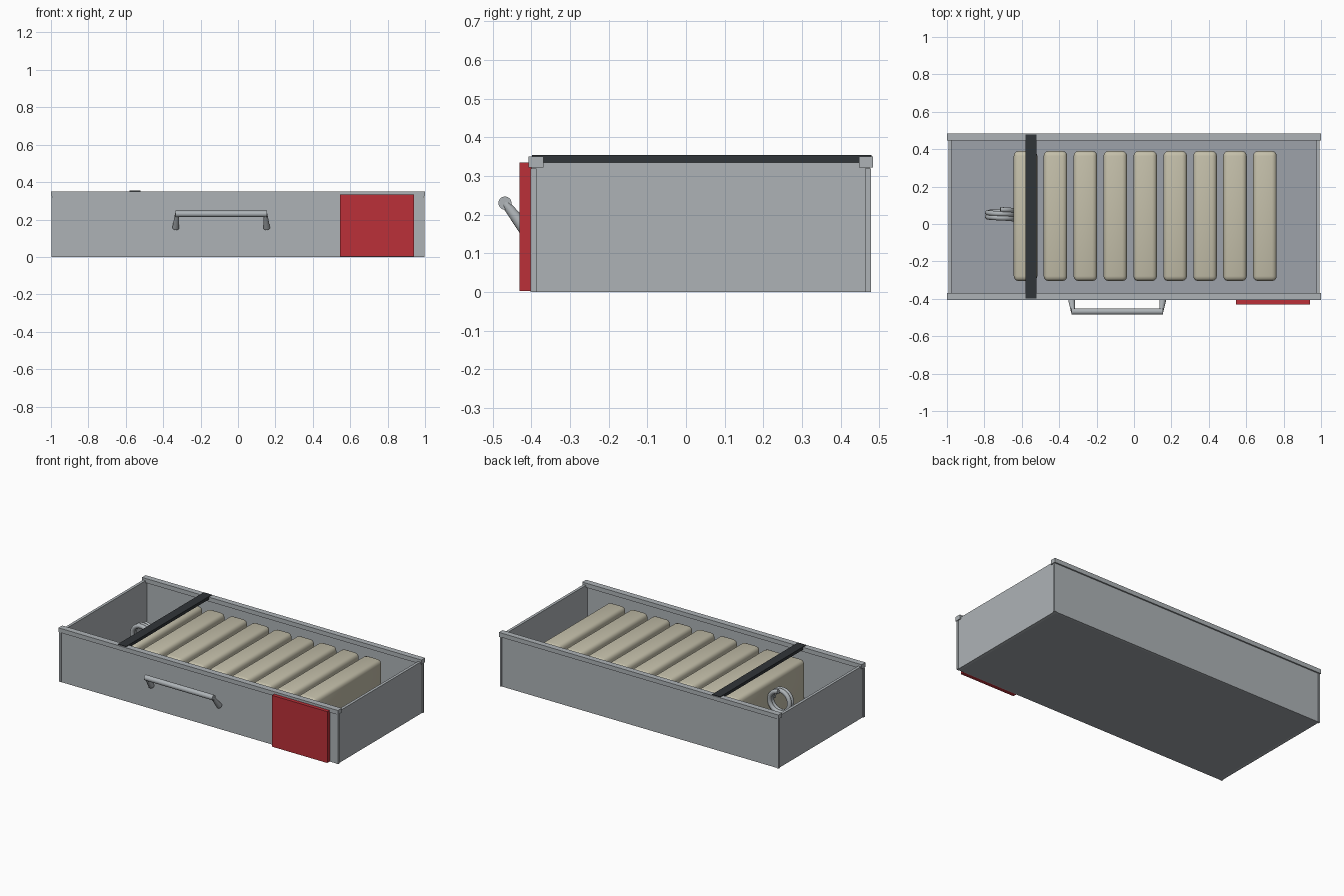
import bpy, bmesh, math
from mathutils import Vector

if "Cube" in bpy.data.objects:
    bpy.data.objects.remove(bpy.data.objects["Cube"])


def material(name, r, g, b):
    m = bpy.data.materials.new(name)
    m.diffuse_color = (r, g, b, 1)
    m.use_nodes = True
    m.node_tree.nodes["Principled BSDF"].inputs["Base Color"].default_value = m.diffuse_color
    return m


STEEL = material("steel", 0.42, 0.45, 0.47)
FLOOR = material("floor_grey", 0.34, 0.36, 0.40)
CREAM = material("cream", 0.55, 0.52, 0.40)
RED = material("red", 0.50, 0.03, 0.04)
BLACK = material("black", 0.03, 0.035, 0.04)


def add_object(name, bm, mat):
    mesh = bpy.data.meshes.new(name)
    bm.to_mesh(mesh)
    bm.free()
    mesh.materials.append(mat)
    obj = bpy.data.objects.new(name, mesh)
    bpy.context.collection.objects.link(obj)
    return obj


def smooth(obj, angle=35):
    bpy.ops.object.select_all(action='DESELECT')
    obj.select_set(True)
    bpy.context.view_layer.objects.active = obj
    bpy.ops.object.shade_smooth_by_angle(angle=math.radians(angle))


def box(name, x, y, z, mat, bevel=0, segments=3):
    bm = bmesh.new()
    bmesh.ops.create_cube(bm, size=1)
    for v in bm.verts:
        for i, (lo, hi) in enumerate((x, y, z)):
            v.co[i] = lo if v.co[i] < 0 else hi
    if bevel:
        bmesh.ops.bevel(bm, geom=bm.edges[:], offset=bevel, segments=segments,
                        profile=0.5, affect='EDGES')
    obj = add_object(name, bm, mat)
    if bevel:
        smooth(obj)
    return obj


def rod(name, a, b, r1, r2, mat):
    a, b = Vector(a), Vector(b)
    bm = bmesh.new()
    bmesh.ops.create_cone(bm, cap_ends=True, segments=20, radius1=r1, radius2=r2,
                          depth=(b - a).length)
    obj = add_object(name, bm, mat)
    obj.rotation_euler = (b - a).to_track_quat('Z', 'Y').to_euler()
    obj.location = (a + b) / 2
    smooth(obj)
    return obj


# Tray: floor, long walls and end walls
box("tray_floor", (-0.99, 0.99), (-0.395, 0.47), (0, 0.015), FLOOR)
box("front_wall", (-0.992, 0.992), (-0.40, -0.385), (0, 0.33), STEEL)
box("back_wall", (-0.992, 0.992), (0.46, 0.475), (0, 0.33), STEEL)
for side, s in (("left", -1), ("right", 1)):
    box(side + "_end_wall", sorted((s * 0.975, s * 0.993)), (-0.39, 0.465),
        (0, 0.335), STEEL)
    # Corner posts
    for end, y in (("front", (-0.402, -0.387)), ("back", (0.463, 0.478))):
        box(f"{side}_{end}_post", sorted((s * 0.984, s * 0.998)), y, (0, 0.32), STEEL)

# Rails along the long rims
box("front_rail", (-1, 1), (-0.407, -0.368), (0.322, 0.35), STEEL)
box("back_rail", (-1, 1), (0.447, 0.484), (0.322, 0.35), STEEL)

# Rounded ribs inside the tray
for i in range(9):
    cx = -0.58 + 0.16 * i
    box(f"rib_{i + 1}", (cx - 0.063, cx + 0.063), (-0.305, 0.39), (0.015, 0.315),
        CREAM, bevel=0.026, segments=3)

# Strap and red front panel
box("strap", (-0.58, -0.522), (-0.398, 0.479), (0.335, 0.354), BLACK)
box("red_panel", (0.545, 0.94), (-0.43, -0.40), (0.003, 0.335), RED)

# Slanted pull handle
rod("handle_bar", (-0.335, -0.468, 0.23), (0.155, -0.468, 0.23), 0.017, 0.017, STEEL)
for name, x0, x1 in (("left", -0.326, -0.333), ("right", 0.146, 0.153)):
    rod("handle_leg_" + name, (x0, -0.468, 0.23), (x1, -0.410, 0.155),
        0.011, 0.018, STEEL)

# Coiled hose beside the first rib
curve = bpy.data.curves.new("hose_coil", 'CURVE')
curve.dimensions = '3D'
curve.bevel_depth = 0.014
curve.bevel_resolution = 3
curve.use_fill_caps = True
spline = curve.splines.new('POLY')
turns, steps = 2.25, 72
spline.points.add(steps)
for i, p in enumerate(spline.points):
    t = i / steps
    a = 2 * math.pi * turns * t
    p.co = (-0.715 + 0.068 * math.cos(a), 0.027 + 0.05 * t, 0.20 + 0.068 * math.sin(a), 1)
curve.materials.append(STEEL)
coil = bpy.data.objects.new("hose_coil", curve)
bpy.context.collection.objects.link(coil)
